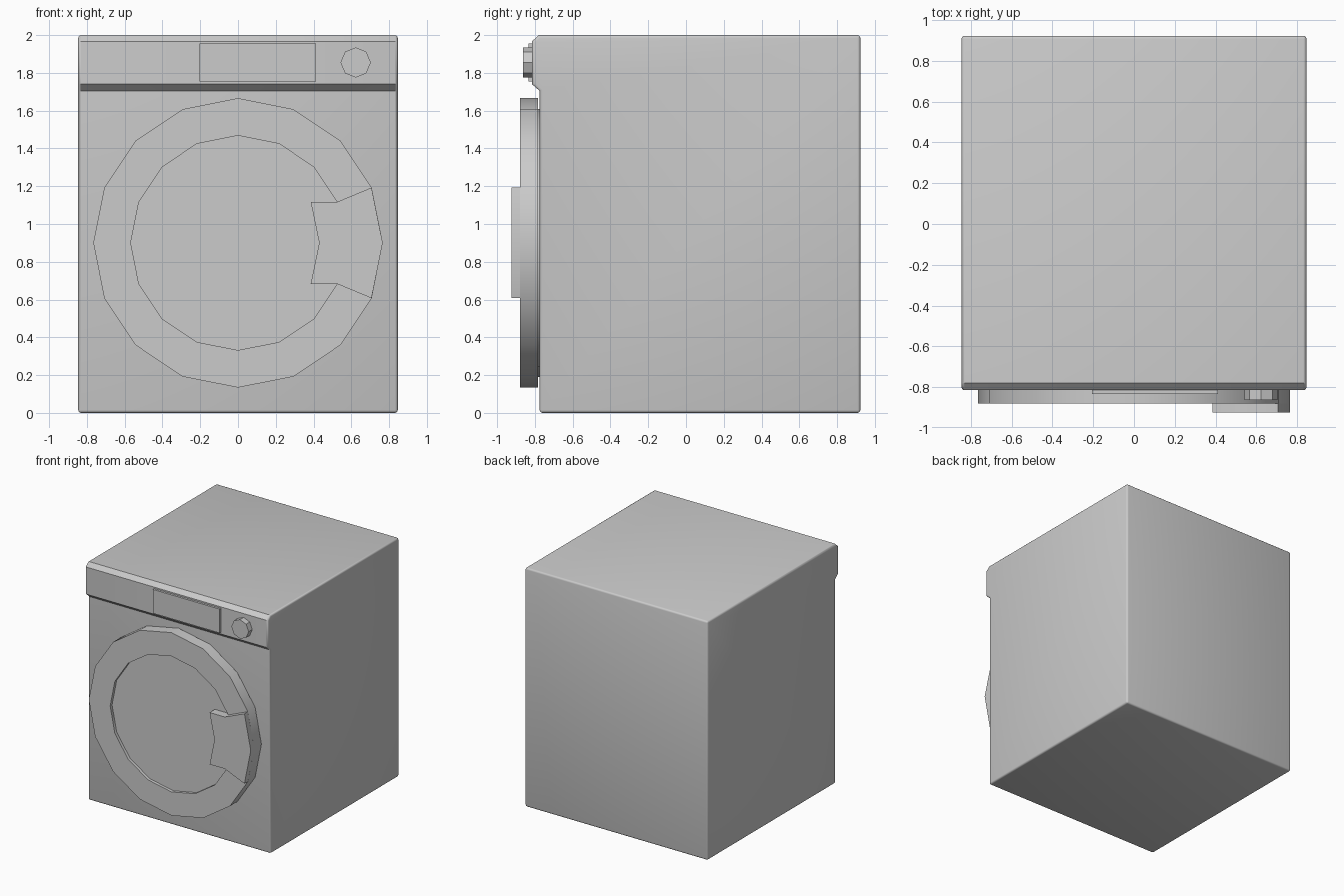
import bpy, bmesh, math

cube = bpy.data.objects.get("Cube")
if cube:
    bpy.data.objects.remove(cube, do_unlink=True)

# One plain grey finish
grey = bpy.data.materials.new("grey")
grey.use_nodes = True
colour = (0.6, 0.6, 0.6, 1)
grey.diffuse_color = colour
grey.node_tree.nodes["Principled BSDF"].inputs["Base Color"].default_value = colour


def finish(name, bm, bevel=0):
    """Turn a bmesh into a named, shaded object."""
    bmesh.ops.recalc_face_normals(bm, faces=bm.faces)
    mesh = bpy.data.meshes.new(name)
    bm.to_mesh(mesh)
    bm.free()
    mesh.materials.append(grey)
    ob = bpy.data.objects.new(name, mesh)
    bpy.context.collection.objects.link(ob)
    bpy.ops.object.select_all(action="DESELECT")
    ob.select_set(True)
    bpy.context.view_layer.objects.active = ob
    if bevel:
        mod = ob.modifiers.new("soft_edges", "BEVEL")
        mod.width = bevel
        mod.segments = 3
        mod.limit_method = "ANGLE"
        mod.angle_limit = math.radians(60)
        bpy.ops.object.modifier_apply(modifier=mod.name)
    bpy.ops.object.shade_smooth_by_angle(angle=math.radians(40))
    return ob


def prism(name, outline, shift, bevel=0):
    """Extrude a closed outline of 3D points along shift."""
    bm = bmesh.new()
    face = bm.faces.new([bm.verts.new(p) for p in outline])
    made = bmesh.ops.extrude_face_region(bm, geom=[face], use_keep_orig=True)
    moved = [g for g in made["geom"] if isinstance(g, bmesh.types.BMVert)]
    bmesh.ops.translate(bm, verts=moved, vec=shift)
    return finish(name, bm, bevel)


def turned(name, profile, sides, cx, cz):
    """Turn (radius, y) points about a front-to-back axis, capping both ends."""
    bm = bmesh.new()
    rings = []
    for r, y in profile:
        rings.append([bm.verts.new((cx + r * math.cos(i * math.tau / sides), y,
                                    cz + r * math.sin(i * math.tau / sides)))
                      for i in range(sides)])
    for a, b in zip(rings, rings[1:]):
        for i in range(sides):
            j = (i + 1) % sides
            bm.faces.new((a[i], a[j], b[j], b[i]))
    bm.faces.new(rings[0])
    bm.faces.new(rings[-1])
    return finish(name, bm)


# Cabinet with the overhanging control panel along its top front
W = 0.846
side = [(0.923, 0), (-0.775, 0), (-0.775, 1.705), (-0.815, 1.74),
        (-0.815, 1.967), (-0.78, 2.0), (0.923, 2.0)]
prism("cabinet", [(-W, y, z) for y, z in side], (2 * W, 0, 0), bevel=0.015)

# Door: narrow neck, broad ring and recessed window
turned("door", [(0.71, -0.765), (0.71, -0.784), (0.766, -0.784), (0.766, -0.88),
                (0.568, -0.88), (0.568, -0.855)], 16, 0, 0.9)

# Door handle, mirrored about the door's mid height
upper = [(0.385, 0.217), (0.525, 0.217), (0.707, 0.293)]
handle = ([(0.43, 0)] + upper + [(0.766, 0)] + [(x, -z) for x, z in reversed(upper)])
prism("door_handle", [(x, -0.925, 0.9 + z) for x, z in handle], (0, 0.075, 0))

# Display plate and dial on the control panel
plate = [(-0.205, 1.755), (0.413, 1.755), (0.413, 1.955), (-0.205, 1.955)]
prism("display", [(x, -0.833, z) for x, z in plate], (0, 0.025, 0))
turned("dial", [(0.08, -0.805), (0.08, -0.863)], 8, 0.623, 1.855)
